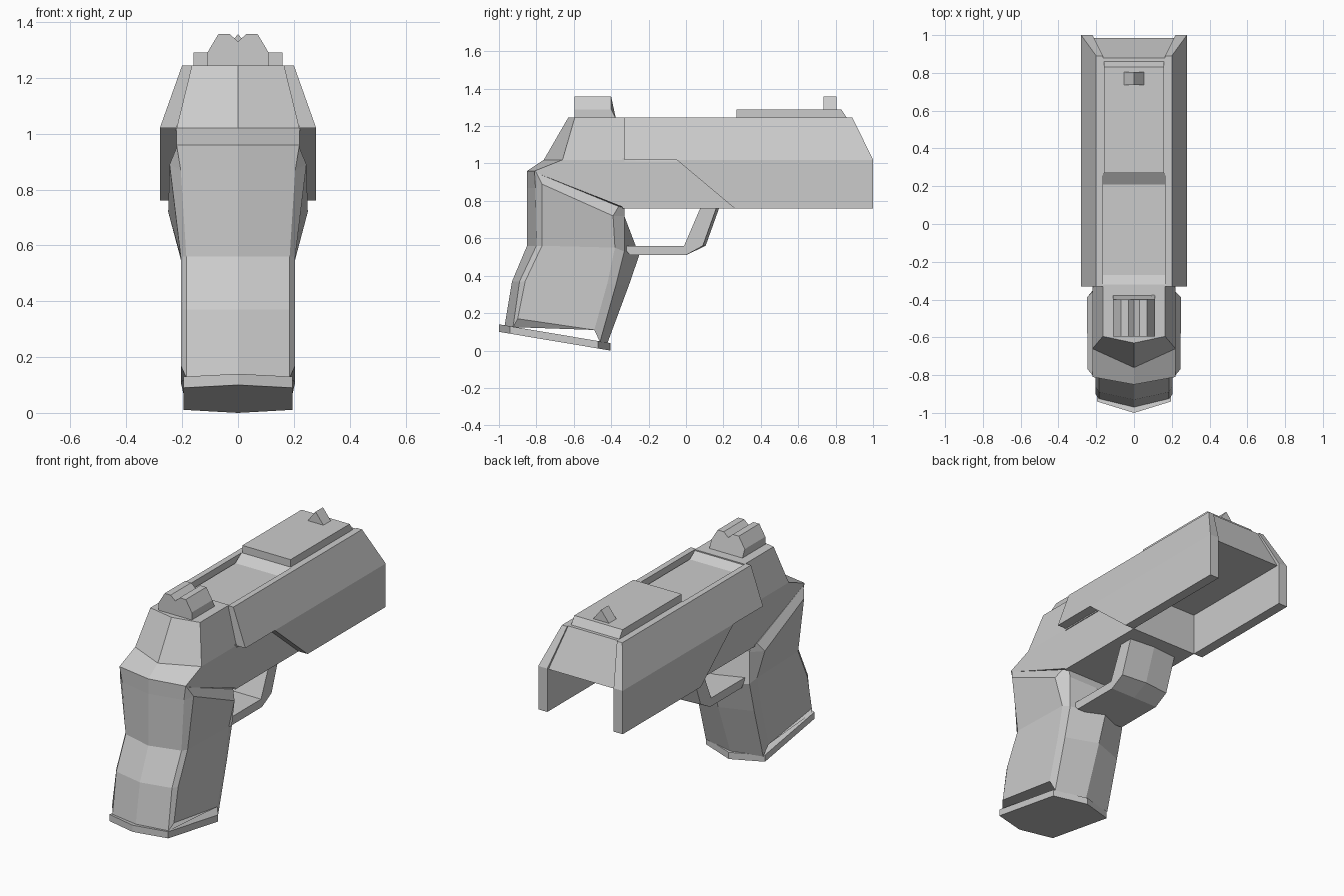
import bpy, bmesh

if "Cube" in bpy.data.objects:
    bpy.data.objects.remove(bpy.data.objects["Cube"])


def make_object(name, verts, faces):
    mesh = bpy.data.meshes.new(name)
    mesh.from_pydata(verts, [], faces)
    bm = bmesh.new()
    bm.from_mesh(mesh)
    bmesh.ops.recalc_face_normals(bm, faces=bm.faces[:])
    bm.to_mesh(mesh)
    bm.free()
    ob = bpy.data.objects.new(name, mesh)
    bpy.context.collection.objects.link(ob)
    return ob


def loft(name, rings):
    """Skin closed rings of equal length and cap both ends."""
    n = len(rings[0])
    verts = [p for ring in rings for p in ring]
    faces = [(r * n + i, r * n + (i + 1) % n, (r + 1) * n + (i + 1) % n, (r + 1) * n + i)
             for r in range(len(rings) - 1) for i in range(n)]
    faces += [tuple(range(n)), tuple(range(len(verts) - n, len(verts)))]
    return make_object(name, verts, faces)


def full(half):
    """Complete a half ring (x >= 0) by mirroring it."""
    return half + [(-x, y, z) for x, y, z in reversed(half) if x > 0]


def across(name, profile, w):
    """Extrude a (y, z) profile from -w to w."""
    return loft(name, [[(x, y, z) for y, z in profile] for x in (-w, w)])


# grip: rings from the frame down to the base
grip = [
    [(0, -.85, .96), (.22, -.81, .96), (.22, -.80, .95), (.22, -.36, .77), (.20, -.33, .765), (0, -.33, .765)],
    [(0, -.85, .87), (.205, -.805, .87), (.245, -.77, .89), (.25, -.39, .72), (.19, -.33, .72), (0, -.33, .72)],
    [(0, -.85, .56), (.185, -.80, .56), (.205, -.77, .56), (.205, -.38, .55), (.19, -.33, .53), (0, -.25, .51)],
    [(0, -.93, .37), (.185, -.89, .37), (.205, -.86, .37), (.205, -.42, .36), (.19, -.375, .35), (0, -.305, .35)],
    [(0, -.97, .13), (.185, -.925, .125), (.205, -.90, .17), (.205, -.49, .11), (.19, -.46, .045), (0, -.42, .04)],
]
loft("grip", [full(r) for r in grip])

# sloping base plate
base = [(0, -1), (.195, -.94), (.195, -.47), (0, -.405)]
loft("grip_base", [full([(x, y, h - .168 * (y + .405)) for x, y in base]) for h in (0, .04)])

# rear frame with a ridge down the back
rear = [
    [(0, -.63, 1.245), (.165, -.595, 1.245), (.165, -.32, 1.245)],
    [(0, -.76, 1.02), (.22, -.66, 1.02), (.22, -.32, 1.02)],
    [(0, -.85, .96), (.22, -.81, .96), (.22, -.32, .96)],
    [(0, -.85, .955), (.22, -.80, .95), (.22, -.32, .76)],
]
loft("rear_frame", [full(r) for r in rear])

# forward frame block above the trigger opening
across("front_frame", [(-.34, .76), (.26, .76), (.26, 1.03), (-.34, 1.03)], .22)

# slide core with the shallow recess on top and sloping nose
core = [(-.33, 1.245), (-.27, 1.205), (.21, 1.205), (.27, 1.245), (.88, 1.245)]
rings = [full([(.165, y, z), (.225, y if y < .8 else .985, 1.01)]) for y, z in core]
loft("slide_core", rings)

# raised top rail
across("top_rail", [(.27, 1.23), (.27, 1.29), (.83, 1.29), (.87, 1.23)], .16)

# slide side plates: sloped upper part, vertical lower part
outline = [(.2, -.33, 1.245), (.28, -.33, 1.02), (.28, -.05, 1.02), (.28, .26, .76),
           (.28, 1, .76), (.28, 1, 1.02), (.2, .89, 1.245)]
inner = [(x - (.035 if z > 1.1 else .06), y, z) for x, y, z in outline]
faces = [(0, 1, 2, 5, 6), (2, 3, 4, 5)]
faces += [tuple(i + 7 for i in f) for f in faces]
faces += [(i, (i + 1) % 7, (i + 1) % 7 + 7, i + 7) for i in range(7)]
plates = make_object("slide_side_plates", outline + inner, faces)
plates.modifiers.new("Mirror", 'MIRROR').use_mirror_merge = False

# trigger guard with a slight ridge along its front
guard_out = [(-.30, .51), (0, .51), (.09, .56), (.165, .77)]
guard_in = [(.08, .77), (-.01, .56), (-.34, .56)]
rings = []
for x, push in ((-.16, 0), (0, .015), (.16, 0)):
    rings.append([(x, y + (push if y > .05 else 0), z) for y, z in guard_out]
                 + [(x, y, z) for y, z in guard_in])
loft("trigger_guard", rings)

# rear sight with a notch
notch = [(0, 1.24), (.11, 1.24), (.11, 1.29), (.07, 1.357), (.03, 1.357), (0, 1.33)]
loft("rear_sight", [full([(x, -.595, z) for x, z in notch]),
                    full([(x, -.375 if z < 1.25 else -.40, z) for x, z in notch])])

# front sight
loft("front_sight", [[(-.06, y, 1.28), (.06, y, 1.28), (0, y, 1.357)] for y in (.735, .805)])
